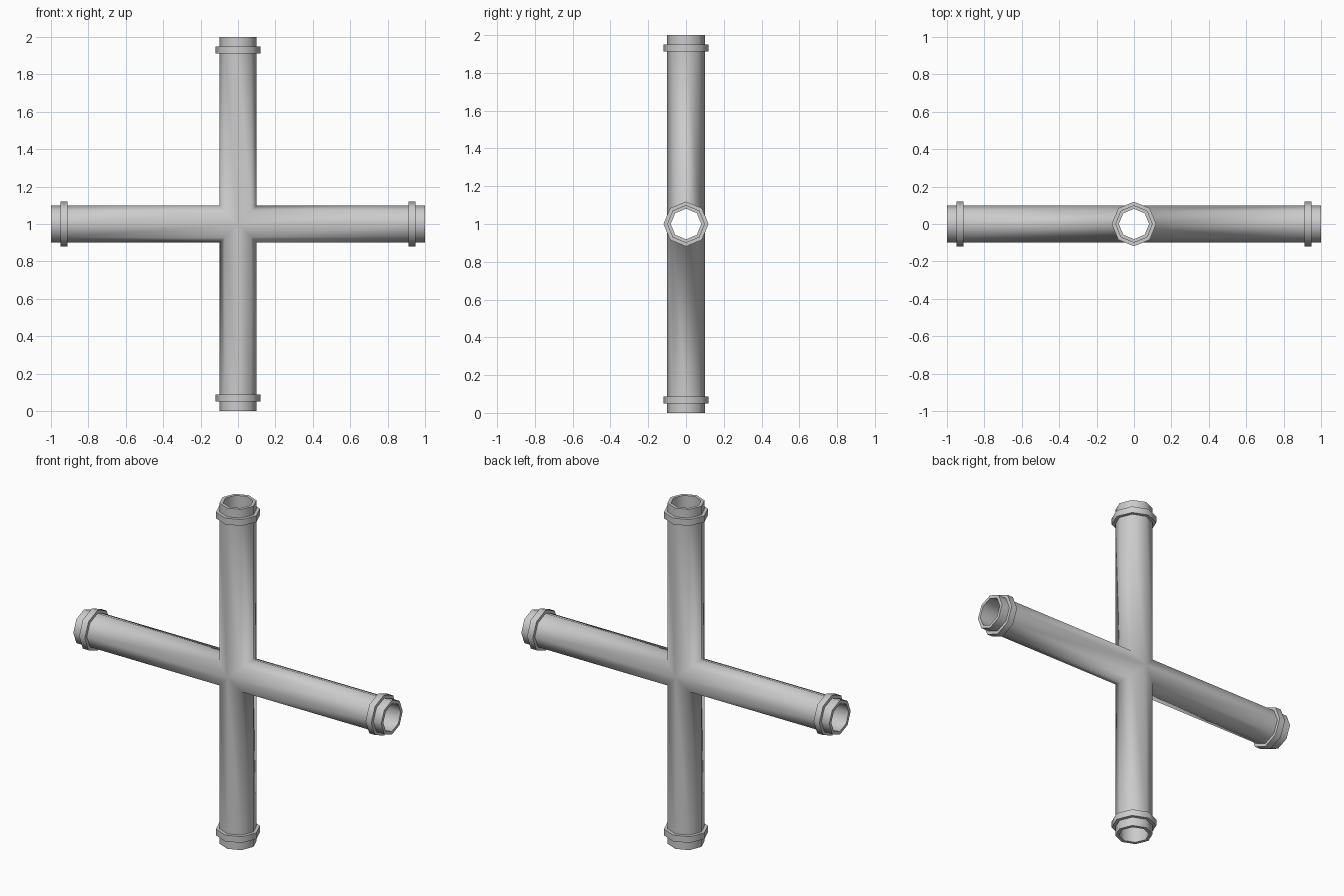
import bpy, bmesh, math
from mathutils import Vector

if "Cube" in bpy.data.objects:
    bpy.data.objects.remove(bpy.data.objects["Cube"])

SIDES = 8
OUTER, INNER, COLLAR = 0.10, 0.081, 0.119
CENTRE = Vector((0, 0, 1))

bm = bmesh.new()


def ring(axis, across, radius, dist):
    """Octagon round an arm; dist None gives the mitred joint at the crossing."""
    verts = []
    for i in range(SIDES):
        a = 2 * math.pi * i / SIDES
        t, y = radius * math.cos(a), radius * math.sin(a)
        d = abs(t) if dist is None else dist
        verts.append(bm.verts.new(CENTRE + axis * d + across * t + Vector((0, y, 0))))
    return verts


def arm(axis):
    across = axis.cross(Vector((0, 1, 0)))
    # Outer wall with collar, rim, then inner wall back to the crossing
    profile = [(OUTER, None), (OUTER, 0.912), (COLLAR, 0.912), (COLLAR, 0.949),
               (OUTER, 0.949), (OUTER, 1.0), (INNER, 1.0), (INNER, None)]
    rings = [ring(axis, across, r, d) for r, d in profile]
    for a, b in zip(rings, rings[1:]):
        for i in range(SIDES):
            j = (i + 1) % SIDES
            bm.faces.new((a[i], a[j], b[j], b[i]))


# Four arms of the cross
for direction in ((1, 0, 0), (-1, 0, 0), (0, 0, 1), (0, 0, -1)):
    arm(Vector(direction))

# Weld the arms together along the mitres
bmesh.ops.remove_doubles(bm, verts=bm.verts[:], dist=0.0005)
bmesh.ops.recalc_face_normals(bm, faces=bm.faces[:])

mesh = bpy.data.meshes.new("cross_pipe")
bm.to_mesh(mesh)
bm.free()
pipe = bpy.data.objects.new("cross_pipe", mesh)
bpy.context.collection.objects.link(pipe)

# Smooth pipe walls, crisp rims and collars
bpy.context.view_layer.objects.active = pipe
pipe.select_set(True)
bpy.ops.object.shade_smooth_by_angle(angle=math.radians(85))
